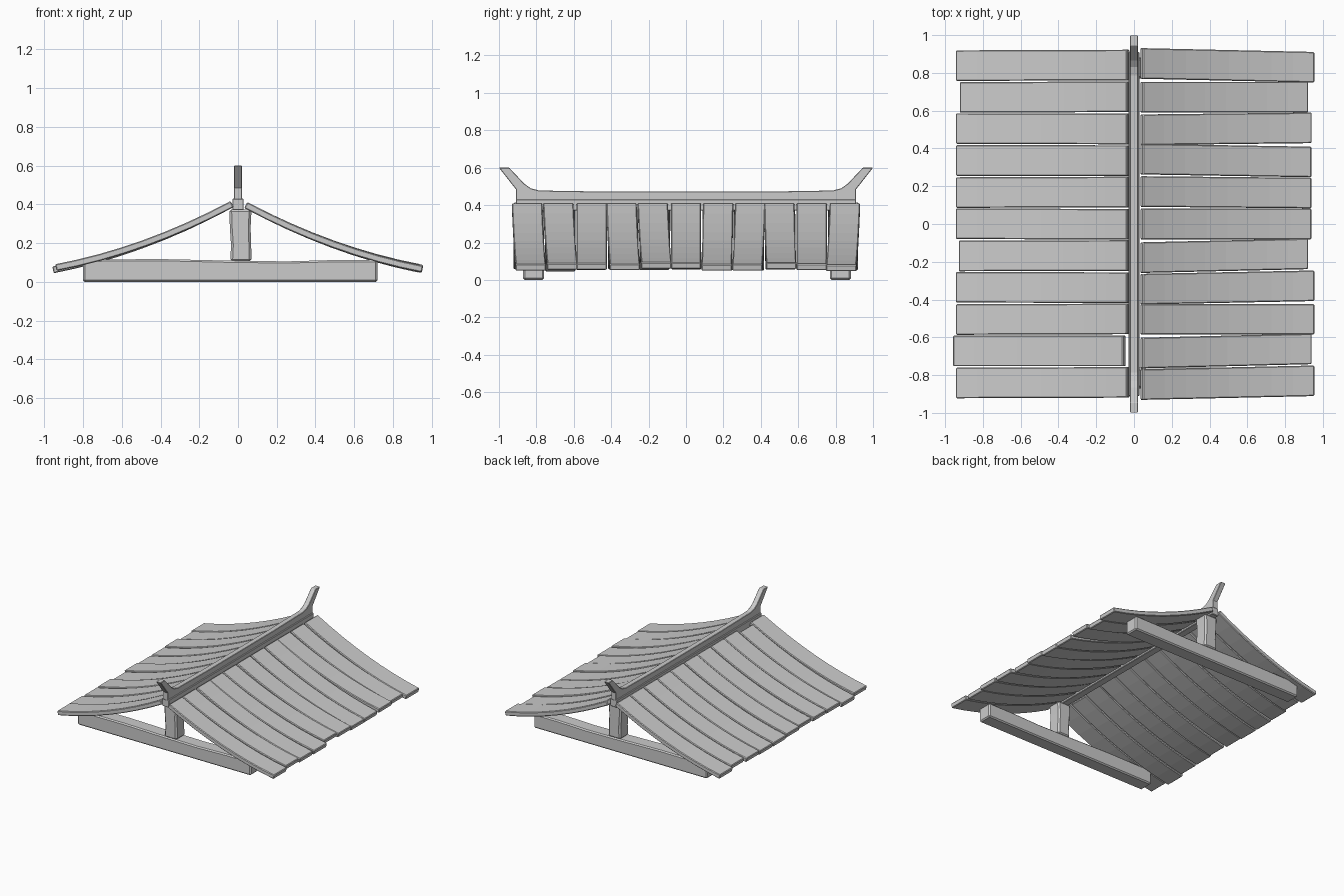
import bpy, bmesh, random
from mathutils import Vector

if "Cube" in bpy.data.objects:
    bpy.data.objects.remove(bpy.data.objects["Cube"])

random.seed(4)


def finish(name, bm, bevel):
    bmesh.ops.recalc_face_normals(bm, faces=bm.faces)
    me = bpy.data.meshes.new(name)
    bm.to_mesh(me)
    bm.free()
    ob = bpy.data.objects.new(name, me)
    bpy.context.collection.objects.link(ob)
    if bevel:
        m = ob.modifiers.new("bevel", 'BEVEL')
        m.width, m.segments, m.limit_method = bevel, 1, 'ANGLE'
        m.angle_limit = 0.7
    return ob


def loft(name, sections, bevel):
    """Closed solid through a list of four-cornered sections."""
    bm = bmesh.new()
    rings = [[bm.verts.new(p) for p in s] for s in sections]
    for a, b in zip(rings, rings[1:]):
        for i in range(4):
            j = (i + 1) % 4
            bm.faces.new((a[i], a[j], b[j], b[i]))
    bm.faces.new(rings[0])
    bm.faces.new(rings[-1])
    return finish(name, bm, bevel)


def extrude_x(name, profile, half, bevel):
    """Extrude a (y, z) outline symmetrically along x."""
    bm = bmesh.new()
    f = bm.faces.new([bm.verts.new((-half, y, z)) for y, z in profile])
    r = bmesh.ops.extrude_face_region(bm, geom=[f])
    vs = [v for v in r["geom"] if isinstance(v, bmesh.types.BMVert)]
    bmesh.ops.translate(bm, verts=vs, vec=(2 * half, 0, 0))
    return finish(name, bm, bevel)


def plank(name, side, y, skew, x0, x1, dz):
    """Sagging roof board running from ridge to eave."""
    n, w, h = 8, 0.081, 0.0175
    secs = []
    for k in range(n + 1):
        t = k / n
        x = x0 + (x1 - x0) * t
        u = (x - 0.03) / 0.92
        z = 0.402 - 0.335 * u - 0.16 * u * (1 - u) + dz * t
        slope = (-0.335 - 0.16 * (1 - 2 * u)) / 0.92
        nrm = Vector((-slope, 0, 1)).normalized() * h
        yc = y + skew * (t - 0.5)
        secs.append([(side * (x + s * nrm.x), yc + e * w, z + s * nrm.z)
                     for s, e in ((-1, -1), (-1, 1), (1, 1), (1, -1))])
    loft(name, secs, 0.005)


# Roof boards, listed from back to front
right_skew = [-.02, 0, .01, -.015, -.008, 0, .02, .018, 0, .022, .02]
right_end = [.952, .92, .938, .936, .936, .936, .92, .952, .952, .938, .952]
left_end = [.94, .92, .94, .94, .94, .94, .925, .94, .94, .955, .94]
for i in range(11):
    y = 0.84 - 0.168 * i
    plank(f"right_roof_plank_{i + 1}", 1, y, right_skew[i], 0.04, right_end[i],
          random.uniform(-.006, .006))
    plank(f"left_roof_plank_{i + 1}", -1, y, random.uniform(-.004, .004),
          0.05 if i == 9 else 0.03, left_end[i], random.uniform(-.006, .006))

# Ridge: wide lower bar, narrow crest with flared horns
extrude_x("ridge_bar", [(-.91, .37), (.91, .37), (.91, .43), (-.91, .43)], 0.029, 0.004)
horn = [(0.91, 0.425), (0.91, 0.485), (1.0, 0.6), (0.945, 0.6), (0.865, 0.515),
        (0.83, 0.49), (0.785, 0.478), (0.42, 0.472)]
outline = horn + [(-y, z) for y, z in reversed(horn)]
extrude_x("ridge_crest", outline, 0.021, 0.003)

# Cross beams and king posts at both gables
for name, yc in (("front", -0.815), ("back", 0.825)):
    top = [(-.8, .115), (-.4, .118), (-.05, .11), (.25, .106), (.5, .113), (.72, .113)]
    secs = [[(x, yc - .056, 0), (x, yc + .056, 0), (x, yc + .056, z), (x, yc - .056, z)]
            for x, z in top]
    loft(f"{name}_cross_beam", secs, 0.009)
    rows = [(.105, -.04, .07), (.19, -.036, .068), (.28, -.042, .065), (.375, -.045, .07)]
    secs = [[(a, yc - .055, z), (b, yc - .055, z), (b, yc + .055, z), (a, yc + .055, z)]
            for z, a, b in rows]
    loft(f"{name}_king_post", secs, 0.012)
